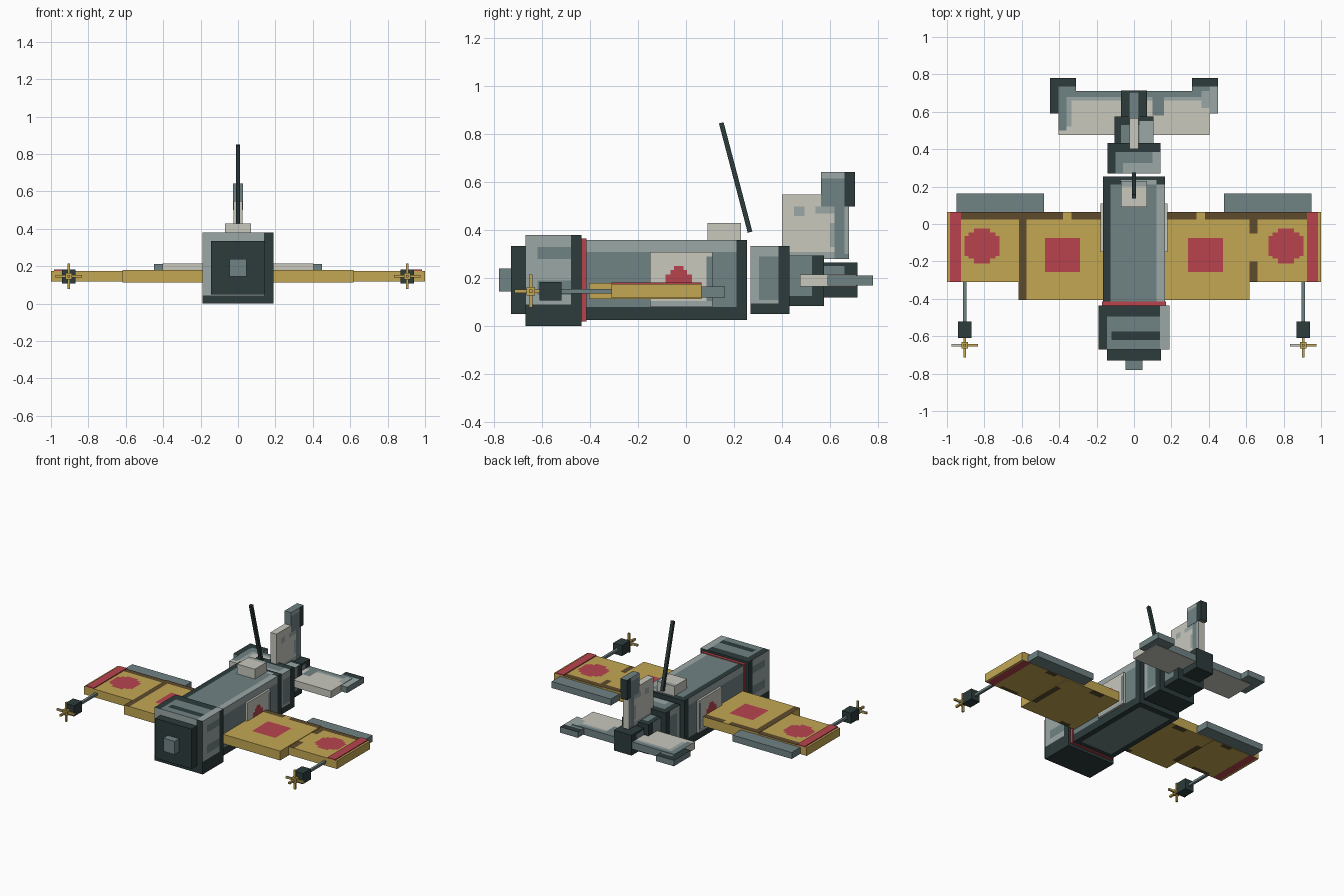
import bpy, bmesh
from mathutils import Vector, Matrix

if "Cube" in bpy.data.objects:
    bpy.data.objects.remove(bpy.data.objects["Cube"])


def linear(c):
    c /= 255
    return c / 12.92 if c <= 0.04045 else ((c + 0.055) / 1.055) ** 2.4


PALETTE = {
    "gold": (195, 167, 84), "red": (184, 68, 78), "slate": (112, 130, 132),
    "dark": (45, 59, 59), "silver": (155, 167, 165), "cream": (200, 200, 190),
    "brown": (94, 75, 44),
}
MATS = {}
for label, rgb in PALETTE.items():
    m = bpy.data.materials.new(label)
    col = (*[linear(c) for c in rgb], 1)
    m.use_nodes = True
    m.diffuse_color = col
    bsdf = next(n for n in m.node_tree.nodes if n.type == 'BSDF_PRINCIPLED')
    bsdf.inputs["Base Color"].default_value = col
    bsdf.inputs["Roughness"].default_value = 0.8
    MATS[label] = m
INDEX = {label: i for i, label in enumerate(PALETTE)}
ALL = (-9, 9)


def block(name, x, y, z, colour, paint=(), side=1):
    """Box over the x, y, z ranges. Each paint entry is (face directions,
    range on first other axis, range on second other axis, colour)."""
    lo, hi = Vector((x[0], y[0], z[0])), Vector((x[1], y[1], z[1]))
    bm = bmesh.new()
    bmesh.ops.create_cube(bm, size=1, matrix=Matrix.Translation((lo + hi) / 2)
                          @ Matrix.Diagonal((*(hi - lo), 1)))
    # cut the box along the borders of the painted areas
    cuts = set()
    for dirs, a, b, _ in paint:
        others = [i for i in range(3) if i != "xyz".index(dirs[1])]
        cuts |= {(i, v) for i, r in zip(others, (a, b)) for v in r}
    for i, v in sorted(cuts):
        if lo[i] + 1e-4 < v < hi[i] - 1e-4:
            n = Vector((0, 0, 0))
            n[i] = 1
            bmesh.ops.bisect_plane(bm, geom=bm.verts[:] + bm.edges[:] + bm.faces[:],
                                   plane_co=n * v, plane_no=n)
    bm.normal_update()
    for f in bm.faces:
        f.material_index = INDEX[colour]
        c = f.calc_center_median()
        for dirs, a, b, col in paint:
            axis = "xyz".index(dirs[1])
            o = [i for i in range(3) if i != axis]
            for sign in dirs[::2]:
                facing = f.normal[axis] * (1 if sign == "+" else -1) > 0.9
                if facing and a[0] < c[o[0]] < a[1] and b[0] < c[o[1]] < b[1]:
                    f.material_index = INDEX[col]
    if side < 0:
        bmesh.ops.scale(bm, vec=(-1, 1, 1), verts=bm.verts)
        bmesh.ops.reverse_faces(bm, faces=bm.faces)
    mesh = bpy.data.meshes.new(name)
    bm.to_mesh(mesh)
    bm.free()
    for m in MATS.values():
        mesh.materials.append(m)
    ob = bpy.data.objects.new(name, mesh)
    bpy.context.collection.objects.link(ob)
    return ob


SIDES = "+x-x"

# nose
block("nose_hub", (-.045, .045), (-.78, -.73), (.145, .24), "slate")
block("nose_plate", (-.145, .145), (-.73, -.67), (.05, .335), "dark")
block("cowling", (-.19, .19), (-.67, -.435), (0, .38), "dark", [
    ("-y", (-.19, .14), (.045, .38), "silver"),
    (SIDES, (-.67, -.48), (.09, .38), "silver"),
    (SIDES, (-.62, -.48), (.28, .33), "slate"),
    (SIDES, (-.62, -.48), (.13, .19), "slate"),
    ("+z", (-.145, .14), (-.67, -.495), "slate"),
    ("+z", (.14, .19), (-.67, -.435), "silver"),
    ("+z", (-.12, .14), (-.62, -.575), "dark")])
block("red_band", (-.172, .172), (-.435, -.415), (.02, .365), "red")

# main body and side panels
block("fuselage", (-.165, .165), (-.415, .255), (.025, .36), "dark", [
    (SIDES, (-.415, .21), (.08, .31), "slate"),
    (SIDES, (-.415, .21), (.31, .36), "silver"),
    ("+z", (-.125, .12), (-.415, .21), "slate"),
    ("+z", (.12, .165), (-.415, .21), "silver"),
    ("+z", (-.07, .12), (.21, .235), "silver"),
    ("-z", (-.125, .125), (-.38, .21), "slate")])
for s, tag in ((1, "left"), (-1, "right")):
    block("side_panel_" + tag, (.16, .18), (-.15, .11), (.08, .31), "cream", [
        ("+x", (-.15, .11), (.08, .105), "silver"),
        ("+x", (.085, .11), (.105, .29), "slate"),
        ("+x", (-.085, .025), (.15, .215), "red"),
        ("+x", (-.065, .005), (.215, .235), "red"),
        ("+x", (-.05, -.01), (.235, .25), "red")], s)
block("cabin_hatch", (-.07, .07), (.09, .23), (.355, .43), "cream",
      [("+z", (-.07, .07), (.2, .23), "silver")])

# antenna, leaning forward
foot, tip = Vector((0, .267, .392)), Vector((0, .147, .848))
mast = block("antenna", (-.01, .01), (-.011, .011),
             (-(tip - foot).length / 2, (tip - foot).length / 2), "dark")
mast.rotation_euler = (tip - foot).to_track_quat('Z', 'X').to_euler()
mast.location = (foot + tip) / 2

# stepped tail boom
block("tail_boom_front", (-.143, .143), (.27, .432), (.05, .335), "dark", [
    (SIDES, (.27, .385), (.095, .335), "silver"),
    (SIDES, (.305, .385), (.11, .29), "slate"),
    ("+z", (-.1, .143), (.27, .385), "slate"),
    ("+z", (-.06, .143), (.27, .325), "silver"),
    ("+z", (.1, .143), (.325, .385), "silver"),
    ("-y", (-.1, .1), (.09, .29), "slate")])
block("tail_boom_middle", (-.105, .105), (.432, .575), (.085, .295), "dark", [
    (SIDES, (.432, .525), (.125, .295), "slate"),
    ("+z", (-.07, .105), (.432, .53), "slate"),
    ("+z", (.03, .105), (.432, .55), "silver")])
block("tail_boom_rear", (-.07, .07), (.575, .715), (.12, .265), "dark", [
    (SIDES, (.575, .66), (.215, .25), "slate")])

# fin and rudder
block("fin", (-.024, .024), (.4, .68), (.28, .55), "cream", [
    (SIDES, (.62, .68), (.28, .5), "slate"),
    (SIDES, (.66, .68), (.3, .5), "silver"),
    (SIDES, (.45, .495), (.46, .5), "silver"),
    (SIDES, (.6, .62), (.33, .43), "silver"),
    (SIDES, (.4, .62), (.28, .31), "silver"),
    (SIDES, (.54, .62), (.47, .5), "silver")])
block("rudder", (-.026, .026), (.563, .705), (.5, .642), "slate", [
    (SIDES, (.563, .66), (.615, .642), "silver"),
    (SIDES, (.66, .705), ALL, "dark"),
    ("+y", ALL, ALL, "dark")])

# tailplane
block("tailplane", (-.403, .403), (.475, .71), (.165, .216), "cream", [
    ("+z", (-.403, .403), (.68, .71), "slate"),
    ("+z", (-.403, -.36), (.5, .71), "slate"),
    ("+z", (-.36, -.335), (.52, .68), "silver"),
    ("+z", (-.36, .4), (.66, .68), "silver"),
    ("+z", (.36, .403), (.62, .71), "silver"),
    ("+z", (.1, .16), (.58, .68), "slate"),
    ("+y", ALL, ALL, "slate")])
for s, tag in ((1, "left"), (-1, "right")):
    block("tailplane_tip_" + tag, (.31, .45), (.59, .78), (.17, .212), "slate", [
        ("+z", (.31, .45), (.735, .78), "dark"),
        ("+z", (.403, .45), (.59, .735), "silver" if s > 0 else "dark")], s)

# wings
for s, tag in ((1, "left"), (-1, "right")):
    joint = [("+z", (.575, .615), (-.405, .065), "brown")] if s < 0 else []
    block("inner_wing_" + tag, (.16, .617), (-.405, .065), (.113, .18), "gold", [
        ("+z", (.16, .335), (.025, .065), "brown"),
        ("+z", (.38, .617), (.025, .065), "brown"),
        ("+z", (.29, .475), (-.257, -.075), "red"),
        ("-z", (.3, .4), (.02, .065), "brown"),
        ("-z", (.22, .3), (-.405, -.37), "brown"),
        ("-z", (.575, .617), (-.3, -.05), "brown")] + joint, s)
    joint = [("+z", (.615, .66), (-.05, .065), "brown"),
             ("+z", (.615, .66), (-.31, -.2), "brown")] if s > 0 else []
    block("outer_wing_" + tag, (.61, 1), (-.31, .065), (.118, .176), "gold", [
        ("+z", (.617, .925), (.025, .065), "brown"),
        ("+z", (.77, .855), (-.21, -.025), "red"),
        ("+z", (.72, .905), (-.17, -.065), "red"),
        ("+z", (.74, .885), (-.185, -.045), "red"),
        ("-z", (.7, .78), (.03, .065), "brown"),
        ("-z", (.74, .88), (-.31, -.28), "brown"),
        ("-z", (.925, .985), (-.31, .065), "red")] + joint, s)
    block("wing_tip_stripe_" + tag, (.925, .985), (-.31, .065), (.174, .182), "red", (), s)
    block("flap_" + tag, (.48, .95), (.06, .162), (.12, .166), "slate", (), s)

    # wing pods with propellers
    block("pod_arm_" + tag, (.896, .914), (-.53, -.3), (.137, .154), "slate", (), s)
    block("pod_" + tag, (.87, .94), (-.61, -.52), (.108, .184), "dark", (), s)
    block("propeller_hub_" + tag, (.887, .923), (-.665, -.63), (.128, .164), "gold", (), s)
    block("propeller_shaft_" + tag, (.898, .912), (-.715, -.6), (.139, .153), "gold", (), s)
    block("propeller_blade_upright_" + tag, (.898, .912), (-.654, -.641), (.078, .215),
          "gold", (), s)
    block("propeller_blade_flat_" + tag, (.835, .977), (-.654, -.641), (.139, .153),
          "gold", [("+z", (.835, .887) if s > 0 else (.923, .977), ALL, "cream")], s)
